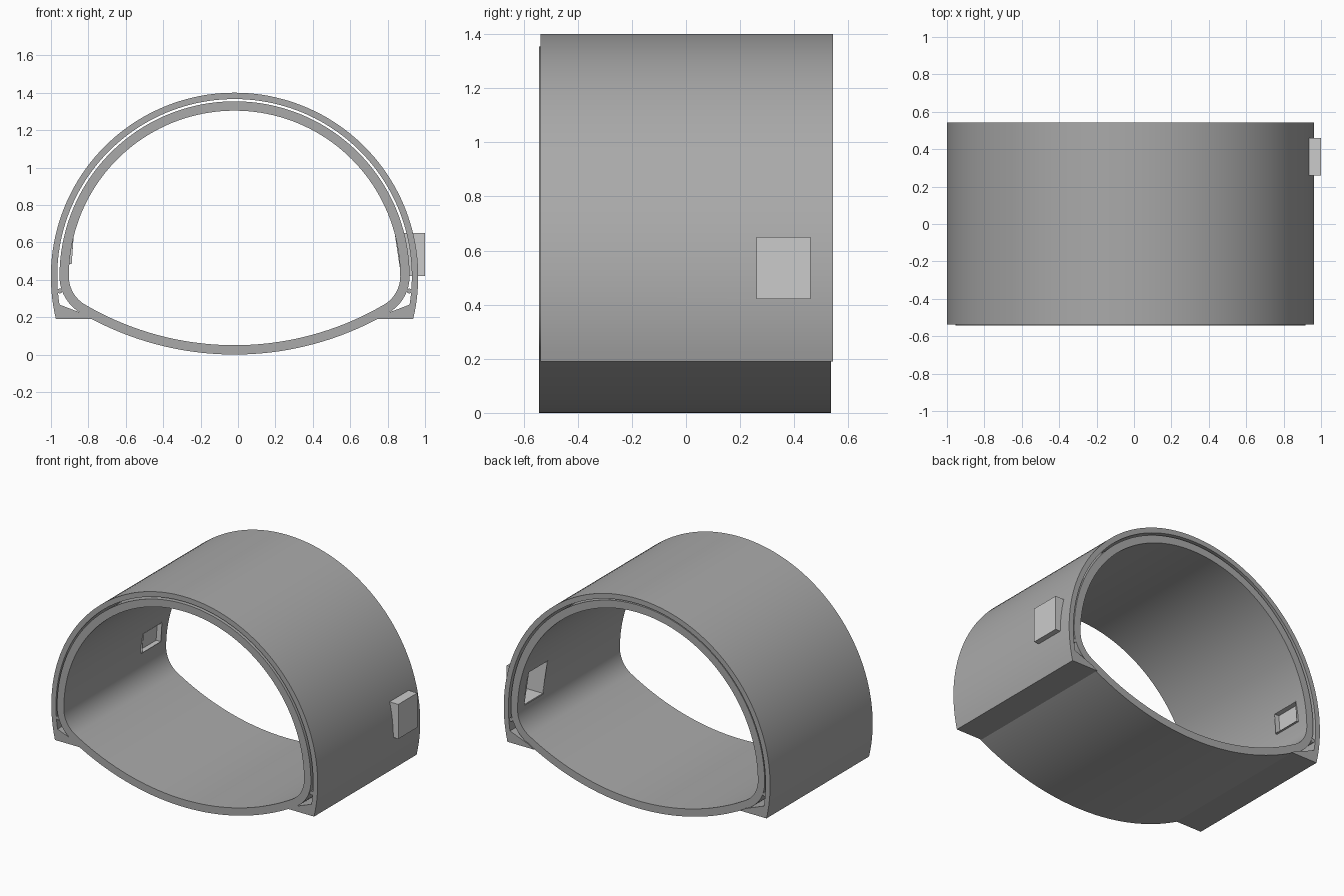
import bpy, bmesh
from math import sin, cos, asin, pi

if "Cube" in bpy.data.objects:
    bpy.data.objects.remove(bpy.data.objects["Cube"])

CX = -0.0185          # symmetry axis of the tunnel section
ZC = 0.418            # height of the vault centre


def material(name, v):
    m = bpy.data.materials.new(name)
    m.diffuse_color = (v, v, v, 1)
    m.use_nodes = True
    m.node_tree.nodes["Principled BSDF"].inputs["Base Color"].default_value = m.diffuse_color
    return m


concrete = material("concrete_grey", 0.4)
light = material("light_grey", 0.75)


def finish(bm, name, mat):
    bmesh.ops.recalc_face_normals(bm, faces=bm.faces)
    me = bpy.data.meshes.new(name)
    bm.to_mesh(me)
    bm.free()
    ob = bpy.data.objects.new(name, me)
    bpy.context.collection.objects.link(ob)
    me.materials.append(mat)
    return ob


def arc(cx, cz, r, a0, a1, n):
    return [(cx + r * cos(a0 + (a1 - a0) * i / n), cz + r * sin(a0 + (a1 - a0) * i / n))
            for i in range(n + 1)]


def band(name, outer, inner, y0, y1, closed):
    """Solid strip between two matching section lines, run along y."""
    bm = bmesh.new()
    rows = [[bm.verts.new((CX + p[0], y, p[1])) for p in line]
            for line, y in ((outer, y0), (inner, y0), (inner, y1), (outer, y1))]
    n = len(outer)
    for i in range(n if closed else n - 1):
        j = (i + 1) % n
        for k in range(4):
            a, b = rows[k], rows[(k + 1) % 4]
            bm.faces.new((a[i], a[j], b[j], b[i]))
    if not closed:
        for i in (0, n - 1):
            bm.faces.new([r[i] for r in rows])
    return finish(bm, name, concrete)


def prism(name, section, y0, y1, open_face, mat):
    """Four-sided section along y; the first edge can be left open."""
    bm = bmesh.new()
    a = [bm.verts.new((x, y0, z)) for x, z in section]
    b = [bm.verts.new((x, y1, z)) for x, z in section]
    bm.faces.new(a)
    bm.faces.new(b[::-1])
    faces = [bm.faces.new((a[i], b[i], b[(i + 1) % 4], a[(i + 1) % 4])) for i in range(4)]
    bmesh.ops.recalc_face_normals(bm, faces=bm.faces)
    if open_face:
        bm.faces.remove(faces[0])
    return finish(bm, name, mat)


def cut(target, cutter):
    m = target.modifiers.new("cut", 'BOOLEAN')
    m.operation = 'DIFFERENCE'
    m.solver = 'EXACT'
    m.object = cutter
    bpy.context.view_layer.objects.active = target
    bpy.ops.object.modifier_apply(modifier=m.name)


# Outer shell: round vault with wedge feet
R, RI = 0.982, 0.948
lo = asin((0.19 - ZC) / R)
li = asin((0.267 - ZC) / RI)
outer = [(0.76, 0.19)] + arc(0, ZC, R, lo, pi - lo, 96) + [(-0.76, 0.19)]
inner = [(0.80, 0.215)] + arc(0, ZC, RI, li, pi - li, 96) + [(-0.80, 0.215)]
shell = band("outer_shell", outer, inner, -0.537, 0.543, False)


# Inner lining: vault, tight corner and shallow curved floor
def lining_line(t):
    rv, rf, rk = 0.936, 1.63, 0.2247
    ccx = rv - rk
    d = asin(ccx / (rf - rk))
    pts = arc(0, ZC, rv - t, 0, pi, 80)
    pts += arc(-ccx, ZC, rk - t, pi, 1.5 * pi - d, 12)[1:]
    pts += arc(0, rf, rf - t, 1.5 * pi - d, 1.5 * pi + d, 36)[1:]
    pts += arc(ccx, ZC, rk - t, 1.5 * pi + d, 2 * pi, 12)[1:-1]
    return pts


lining = band("inner_lining", lining_line(0), lining_line(0.05), -0.543, 0.535, True)

# Equipment niches: a deep one through the right wall, a shallow one on the left
niches = (
    ("right_niche", [(0.872, 0.42), (0.838, 0.65), (1.0, 0.65), (1.0, 0.42)], (shell, lining), 0.80),
    ("left_niche", [(-0.889, 0.485), (-0.88, 0.62), (-0.917, 0.62), (-0.927, 0.485)], (lining,), -0.80),
)
for name, sec, targets, xin in niches:
    box = prism(name, sec, 0.26, 0.46, True, light)
    sol = box.modifiers.new("wall", 'SOLIDIFY')
    sol.thickness = 0.005
    sol.offset = -1
    csec = [(xin, sec[0][1]), (xin, sec[1][1]), sec[2], sec[3]]
    cutter = prism("cutter", csec, 0.26, 0.46, False, concrete)
    for t in targets:
        cut(t, cutter)
    bpy.data.objects.remove(cutter)

# Drain pipes in the corner gaps
pipes = []
for side, s in (("left", -1), ("right", 1)):
    bpy.ops.mesh.primitive_cylinder_add(vertices=20, radius=0.013, depth=1.07,
                                        location=(CX + s * 0.934, 0, 0.34), rotation=(pi / 2, 0, 0))
    pipe = bpy.context.object
    pipe.name = side + "_drain_pipe"
    pipe.data.materials.append(concrete)
    pipes.append(pipe)

# Smooth curved surfaces, crisp edges
bpy.ops.object.select_all(action='DESELECT')
for ob in [shell, lining] + pipes:
    ob.select_set(True)
bpy.context.view_layer.objects.active = shell
bpy.ops.object.shade_smooth_by_angle(angle=0.5)
